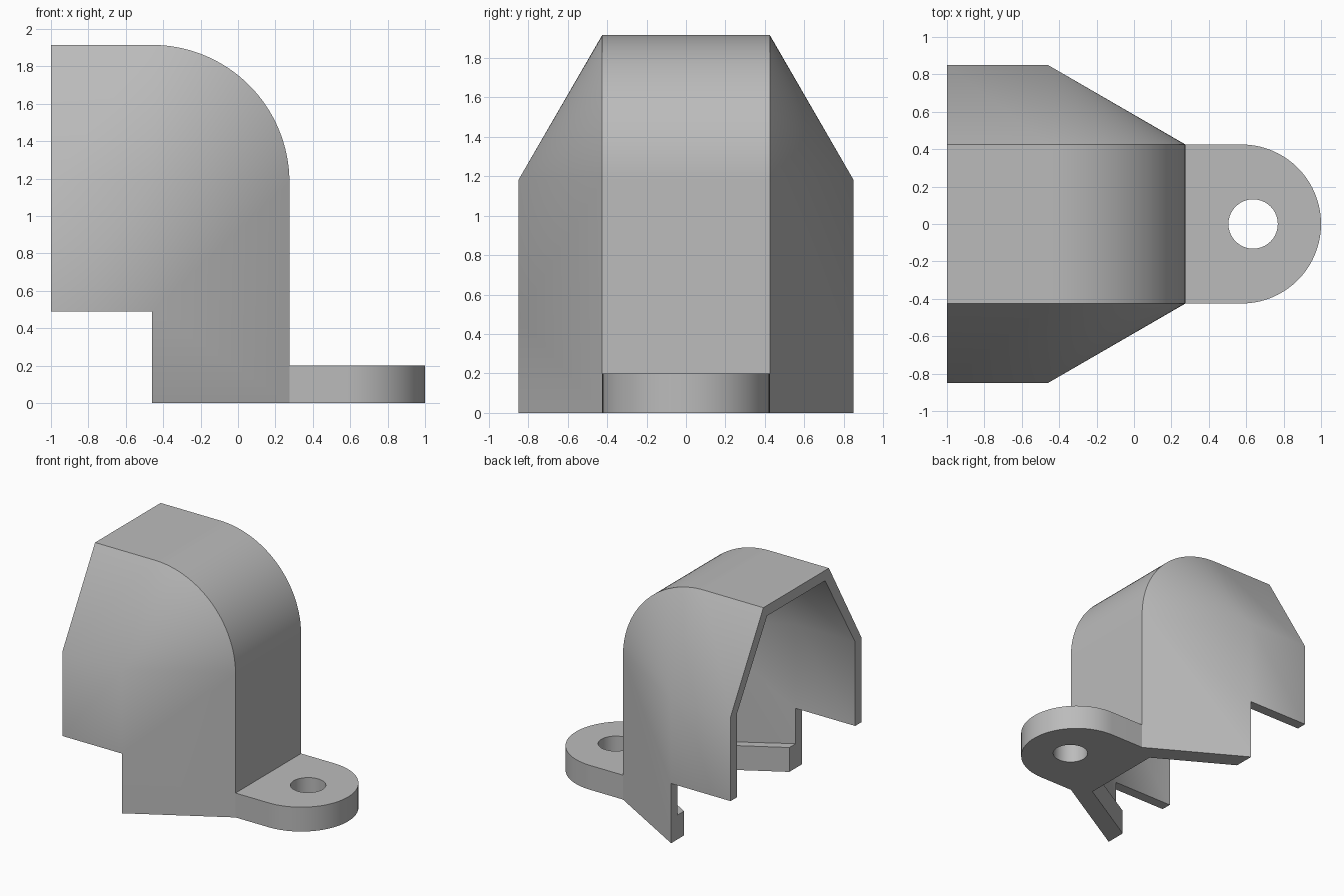
import bpy, bmesh, math
from mathutils import Vector

cube = bpy.data.objects.get("Cube")
if cube:
    bpy.data.objects.remove(cube, do_unlink=True)

AX, AZ = -0.46, 1.18      # axis of the elbow bend
SIDE, CROWN = 0.85, 0.425  # half widths at the sides and along the crown
RAD = 0.735               # bend radius
WALL, LIP = 0.085, 0.145  # wall and foot lip thickness
SLANT = math.tan(math.radians(30))
STEPS = 32

grey = bpy.data.materials.new("light grey")
grey.use_nodes = True
grey.diffuse_color = (0.5, 0.5, 0.5, 1)
grey.node_tree.nodes["Principled BSDF"].inputs["Base Color"].default_value = (0.5, 0.5, 0.5, 1)


def finish(bm, name):
    bmesh.ops.remove_doubles(bm, verts=bm.verts, dist=0.0001)
    bmesh.ops.recalc_face_normals(bm, faces=bm.faces)
    mesh = bpy.data.meshes.new(name)
    bm.to_mesh(mesh)
    bm.free()
    mesh.materials.append(grey)
    obj = bpy.data.objects.new(name, mesh)
    bpy.context.collection.objects.link(obj)
    bpy.ops.object.select_all(action='DESELECT')
    obj.select_set(True)
    bpy.context.view_layer.objects.active = obj
    bpy.ops.object.shade_smooth_by_angle(angle=math.radians(35))
    return obj


def add_face(bm, points):
    bm.faces.new([bm.verts.new(p) for p in points])


def hood_skin(bm, side, crown, rad):
    """Adds one skin of the hood and returns its open border."""
    def ring(x, z):
        return [Vector((x, s * crown, z)) for s in (-1, 1)]
    path = [ring(-1, AZ + rad)]
    for i in range(STEPS + 1):
        a = math.pi / 2 * (1 - i / STEPS)
        path.append(ring(AX + rad * math.cos(a), AZ + rad * math.sin(a)))
    path.append(ring(AX + rad, 0))
    for a, b in zip(path, path[1:]):
        add_face(bm, [a[0], a[1], b[1], b[0]])
    border = []
    for k, s in enumerate((-1, 1)):
        y = s * side
        apex, notch, foot = (AX, y, AZ), (AX, y, 0.49), (AX, y, 0)
        back, back_low = (-1, y, AZ), (-1, y, 0.49)
        add_face(bm, [back_low, back, apex, notch])
        add_face(bm, [back, path[0][k], path[1][k], apex])
        for a, b in zip(path[1:-2], path[2:-1]):
            add_face(bm, [apex, a[k], b[k]])
        add_face(bm, [apex, path[-2][k], path[-1][k], foot, notch])
        half = [path[0][k], back, back_low, notch, foot, path[-1][k]]
        border += half if s < 0 else half[::-1]
    return border


def plate(name, loops, height):
    """Upright prism from an outline and optional hole outlines."""
    bm = bmesh.new()
    for loop in loops:
        vs = [bm.verts.new((x, y, 0)) for x, y in loop]
        for i, v in enumerate(vs):
            bm.edges.new((v, vs[i - 1]))
    bmesh.ops.triangle_fill(bm, edges=bm.edges, use_beauty=True, use_dissolve=False)
    ext = bmesh.ops.extrude_face_region(bm, geom=bm.faces[:])
    top = [g for g in ext["geom"] if isinstance(g, bmesh.types.BMVert)]
    bmesh.ops.translate(bm, verts=top, vec=(0, 0, height))
    return finish(bm, name)


def arc(cx, radius, start, end, n):
    return [(cx + radius * math.cos(start + (end - start) * i / n),
             radius * math.sin(start + (end - start) * i / n)) for i in range(n + 1)]


# Hood: outer and inner skins joined by a rim
bm = bmesh.new()
outer = hood_skin(bm, SIDE, CROWN, RAD)
inner = hood_skin(bm, SIDE - WALL, CROWN - WALL * SLANT, RAD - WALL)
for i in range(len(outer)):
    add_face(bm, [outer[i - 1], outer[i], inner[i], inner[i - 1]])
finish(bm, "hood")


# Foot lip: thickened band inside the bottom of the hood
def half_hex(t, side):
    front, y = AX + RAD - t, CROWN - t * SLANT
    return [(AX, -side), (front, -y), (front, y), (AX, side)]


lip_side = SIDE - LIP / math.cos(math.radians(30))
plate("foot_lip", [half_hex(WALL, SIDE - WALL) + half_hex(LIP, lip_side)[::-1]], 0.2)

# Mounting tab with a round screw hole
front = AX + RAD
outline = [(front, -CROWN)] + arc(1 - CROWN, CROWN, -math.pi / 2, math.pi / 2, 40) + [(front, CROWN)]
hole = arc(0.637, 0.132, 0, 2 * math.pi, 40)[:-1]
plate("mounting_tab", [outline, hole], 0.2)
